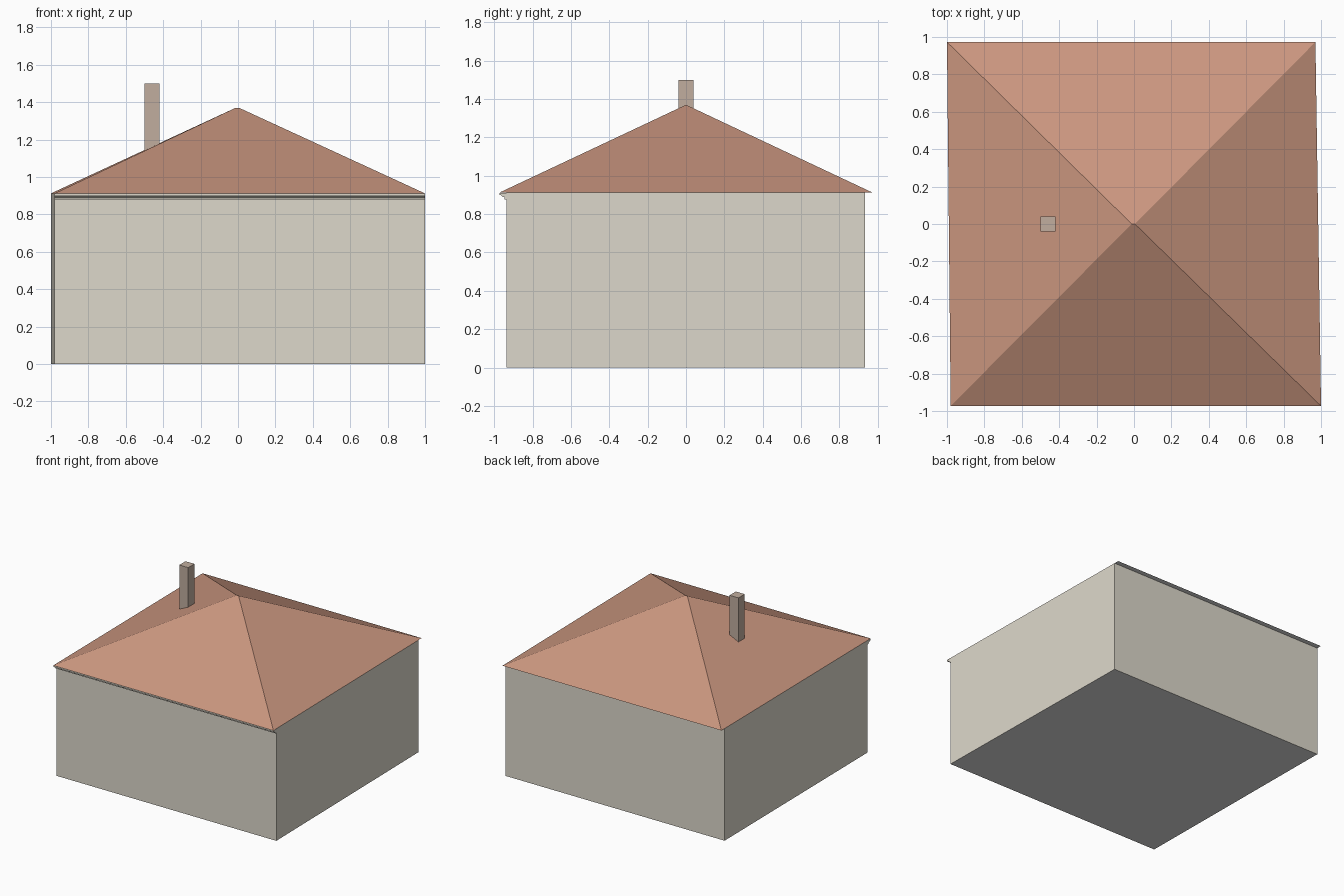
import bpy
import bmesh

if "Cube" in bpy.data.objects:
    bpy.data.objects.remove(bpy.data.objects["Cube"])


def mat(name, rgb):
    # sRGB 0-255 to linear
    lin = [((c / 255 + 0.055) / 1.055) ** 2.4 for c in rgb]
    m = bpy.data.materials.new(name)
    m.diffuse_color = (*lin, 1)
    m.use_nodes = True
    m.node_tree.nodes["Principled BSDF"].inputs["Base Color"].default_value = m.diffuse_color
    return m


WALL = mat("plaster_beige", (221, 216, 203))
ROOF = mat("roof_clay", (202, 150, 127))
BRICK = mat("chimney_stone", (193, 174, 159))
UNDER = mat("underside_grey", (222, 222, 221))

HALF, EAVE, PEAK = 0.973, 0.912, 1.37


def sides(y):
    # Left and right x of the slightly skewed plan at depth y
    t = (y + HALF) / (2 * HALF)
    return -0.98 - 0.02 * t, 1.0 - 0.03 * t


def make(name, verts, faces, mats):
    me = bpy.data.meshes.new(name)
    me.from_pydata(verts, [], faces)
    bm = bmesh.new()
    bm.from_mesh(me)
    bmesh.ops.recalc_face_normals(bm, faces=bm.faces)
    bm.to_mesh(me)
    bm.free()
    for m in mats:
        me.materials.append(m)
    if len(mats) > 1:  # faces looking straight down take the underside colour
        for p in me.polygons:
            p.material_index = 1 if p.normal.z < -0.9 else 0
    ob = bpy.data.objects.new(name, me)
    bpy.context.collection.objects.link(ob)
    return ob


def plan(y0, y1, z):
    (a, b), (c, d) = sides(y0), sides(y1)
    return [(a, y0, z), (b, y0, z), (d, y1, z), (c, y1, z)]


RING = [(0, 1, 5, 4), (1, 2, 6, 5), (2, 3, 7, 6), (3, 0, 4, 7)]

# Walls with a floor, open under the roof
make("walls", plan(-0.935, 0.932, 0) + plan(-0.935, 0.932, EAVE),
     [(3, 2, 1, 0)] + RING, [WALL, UNDER])

# Hipped roof with a tiny ridge and a flat soffit
make("roof", plan(-HALF, HALF, EAVE) + [(-0.012, 0, PEAK), (0.005, 0, PEAK)],
     [(3, 2, 1, 0), (0, 1, 5, 4), (1, 2, 5), (2, 3, 4, 5), (3, 0, 4)],
     [ROOF, UNDER])

# Front cornice: stepped profile (y, z) run across the front
prof = [(-0.935, 0.877), (-0.945, 0.877), (-0.945, 0.888), (-0.953, 0.888),
        (-0.965, 0.899), (-0.972, 0.899), (-0.972, 0.911), (-0.935, 0.911)]
n = len(prof)
verts = [(sides(y)[s], y, z) for s in (0, 1) for y, z in prof]
faces = [(i, (i + 1) % n, n + (i + 1) % n, n + i) for i in range(n)]
faces += [tuple(range(n)), tuple(range(n, 2 * n))]
make("front_cornice", verts, faces, [WALL, UNDER])

# Chimney on the left slope
sq = [(-0.5, -0.04), (-0.42, -0.04), (-0.42, 0.04), (-0.5, 0.04)]
make("chimney", [(x, y, z) for z in (1.1, 1.5) for x, y in sq],
     [(3, 2, 1, 0), (4, 5, 6, 7)] + RING, [BRICK])
